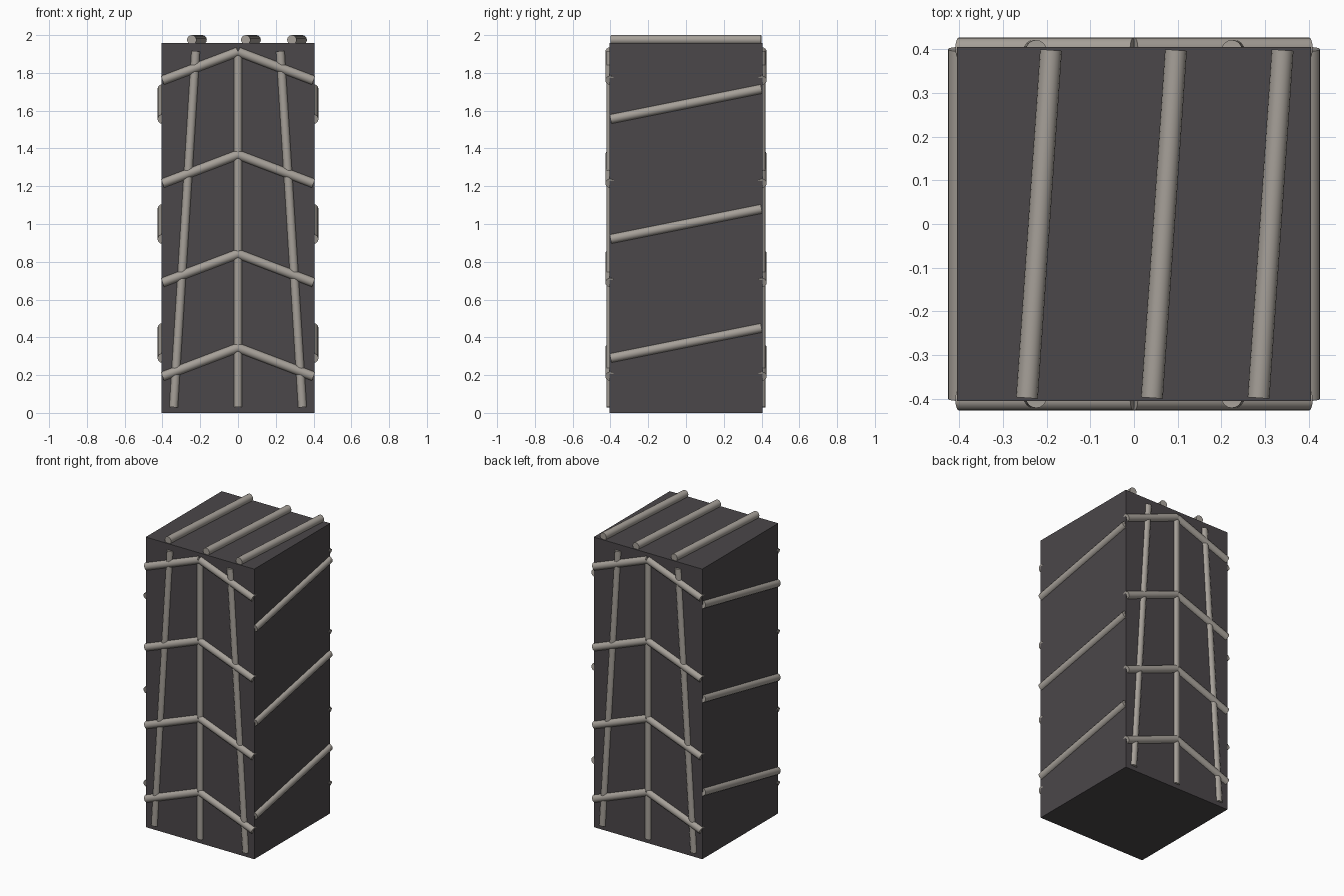
import bpy, math
from mathutils import Vector

if "Cube" in bpy.data.objects:
    bpy.data.objects.remove(bpy.data.objects["Cube"])


def material(name, rgb):
    m = bpy.data.materials.new(name)
    m.diffuse_color = (*rgb, 1)
    m.use_nodes = True
    m.node_tree.nodes["Principled BSDF"].inputs["Base Color"].default_value = m.diffuse_color
    return m


STONE = material("dark_stone", (0.07, 0.063, 0.067))
ROD = material("pale_rod", (0.38, 0.35, 0.315))


def rod(name, a, b, radius):
    a, b = Vector(a), Vector(b)
    d = b - a
    bpy.ops.mesh.primitive_cylinder_add(vertices=16, radius=radius, depth=d.length,
                                        location=(a + b) / 2,
                                        rotation=d.to_track_quat('Z', 'Y').to_euler())
    o = bpy.context.object
    o.name = name
    o.data.materials.append(ROD)
    bpy.ops.object.shade_smooth_by_angle(angle=math.radians(40))


# Main block
H = 1.957
bpy.ops.mesh.primitive_cube_add(size=1, location=(0, 0, H / 2))
block = bpy.context.object
block.name = "pillar_block"
block.scale = (0.81, 0.81, H)
block.data.materials.append(STONE)

# Lattice on the front and back: uprights and chevrons
for side, sy in (("front", -1), ("back", 1)):
    y = sy * 0.397
    rod(side + "_centre_upright", (0, y, 0.03), (0, y, 1.915), 0.023)
    for sx in (-1, 1):
        rod(side + "_leaning_upright", (sx * 0.341, y, 0.03), (sx * 0.224, y, 1.915), 0.024)
        for z in (0.193, 0.69, 1.215, 1.76):
            rod(side + "_chevron_rod", (sx * 0.4, sy * 0.402, z), (0, sy * 0.402, z + 0.152), 0.025)

# Sloping rods on both sides
for side, sx in (("left", -1), ("right", 1)):
    for z in (0.29, 0.92, 1.555):
        rod(side + "_sloping_rod", (sx * 0.401, -0.4, z), (sx * 0.401, 0.4, z + 0.16), 0.025)

# Rods lying across the top
for x in (-0.245, 0.041, 0.285):
    rod("top_rod", (x, -0.398, 1.975), (x + 0.055, 0.398, 1.975), 0.025)
